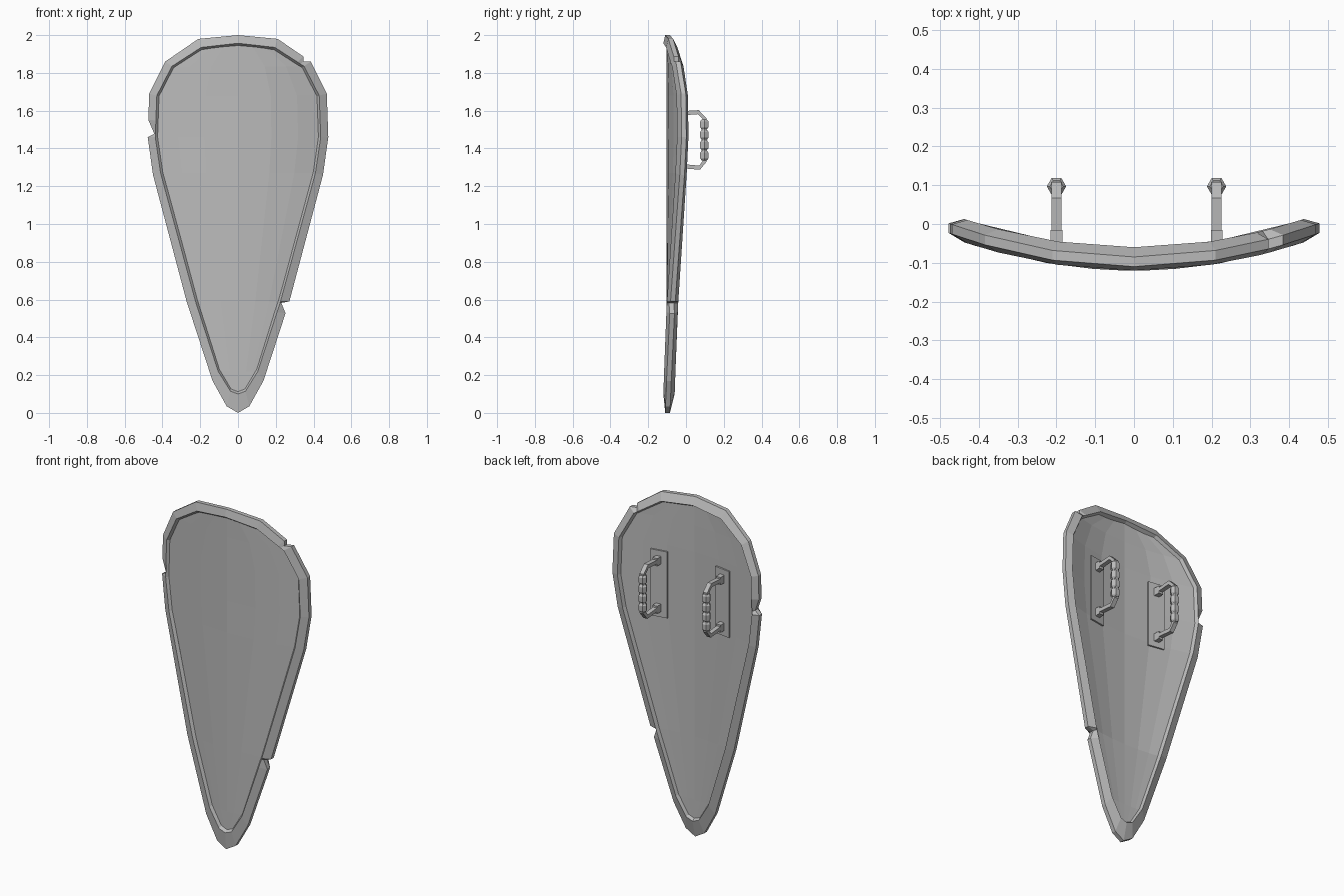
import bpy, bmesh, math
from mathutils import Vector, Matrix

cube = bpy.data.objects.get("Cube")
if cube:
    bpy.data.objects.remove(cube, do_unlink=True)

GREY = (0.5, 0.5, 0.5, 1)
metal = bpy.data.materials.new("plain_grey")
metal.diffuse_color = GREY
metal.use_nodes = True
metal.node_tree.nodes["Principled BSDF"].inputs["Base Color"].default_value = GREY


def finish(name, bm):
    bmesh.ops.remove_doubles(bm, verts=bm.verts, dist=0.0005)
    bmesh.ops.recalc_face_normals(bm, faces=bm.faces)
    mesh = bpy.data.meshes.new(name)
    bm.to_mesh(mesh)
    bm.free()
    mesh.materials.append(metal)
    obj = bpy.data.objects.new(name, mesh)
    bpy.context.collection.objects.link(obj)
    return obj


def loft(name, rings, loop=False, round_section=True):
    """Skin a list of equal point rings; loop joins the last to the first."""
    bm = bmesh.new()
    rows = [[bm.verts.new(p) for p in ring] for ring in rings]
    n = len(rows[0])
    pairs = list(zip(rows, rows[1:])) + ([(rows[-1], rows[0])] if loop else [])
    for a, b in pairs:
        for i in range(n if round_section else n - 1):
            j = (i + 1) % n
            bm.faces.new((a[i], a[j], b[j], b[i]))
    if round_section and not loop:
        bm.faces.new(rows[0])
        bm.faces.new(rows[-1])
    return finish(name, bm)


def box(name, size, matrix):
    bm = bmesh.new()
    bmesh.ops.create_cube(bm, size=1)
    bmesh.ops.scale(bm, vec=size, verts=bm.verts)
    bmesh.ops.transform(bm, matrix=matrix, verts=bm.verts)
    return finish(name, bm)


def bowed(x, z, offset):
    """Point on the curved shield surface, moved front or back by offset."""
    return Vector((x, -0.09 + 0.38 * x * x + offset, z))


# Half outlines from top to tip: outer edge and inner edge of the rim
outer = [(0, 2), (.21, 1.98), (.385, 1.86), (.47, 1.69), (.478, 1.46),
         (.45, 1.26), (.272, .59), (.135, .17), (.06, .035), (0, 0)]
inner = [(0, 1.957), (.195, 1.935), (.35, 1.835), (.43, 1.68), (.438, 1.46),
         (.41, 1.27), (.225, .59), (.105, .22), (.04, .115), (0, .1)]
outer = [Vector(p) for p in outer]
inner = [Vector(p) for p in inner]

# Battle notches: (side, segment) -> (position along segment, depth)
notches = {(-1, 3): [(.6, 0), (.92, .85)],
           (1, 1): [(.78, 0), (.88, .55)],
           (1, 6): [(.02, .85), (.15, 0)]}


def half_rim(side):
    pts = []
    for k in range(len(outer) - 1):
        for t, depth in [(0, 0)] + notches.get((side, k), []):
            o = outer[k].lerp(outer[k + 1], t)
            i = inner[k].lerp(inner[k + 1], t)
            pts.append((o.lerp(i, depth), i, o))
    return [[Vector((side * p.x, p.y)) for p in trio] for trio in pts]


# Rim: bevelled section swept round the outline
right_half = half_rim(1)
left_half = half_rim(-1)
tip = [outer[-1], inner[-1], outer[-1]]
outline = right_half + [tip] + left_half[:0:-1]
rings = []
for edge, crest, base in outline:
    wall = crest + (crest - base).normalized() * 0.013
    section = [(edge, -.02), (crest, -.03), (wall, -.012),
               (wall, .008), (crest, .03), (edge, .005)]
    rings.append([bowed(p.x, p.y, off) for p, off in section])
loft("shield_rim", rings, loop=True)

# Panel: curved sheet of tapering strips, thickened
columns = [-1, -.72, -.4, 0, .4, .72, 1]
sheet = [[bowed(p.x * u, p.y, 0) for u in columns] for p in inner]
panel = loft("shield_panel", sheet, round_section=False)
solid = panel.modifiers.new("thickness", "SOLIDIFY")
solid.thickness = 0.026
solid.offset = 0

# Carrying handles on the back, one each side
Z_MID = 1.445
for side, x in (("right", -.2), ("left", .213)):
    # Mounting plate, tilted to lie on the curved panel
    spot = bowed(x, Z_MID, 0.016)
    tilt = Matrix.Rotation(math.atan(0.76 * x), 4, "Z")
    box(side + "_handle_plate", (.1, .016, .39), Matrix.Translation(spot) @ tilt)

    # Foot blocks
    for end, dz in (("upper", .14), ("lower", -.14)):
        box(f"{side}_{end}_foot", (.03, .05, .045),
            Matrix.Translation((x, -.04, Z_MID + dz)))

    # Bent bar
    path = [Vector(p) for p in [(-.04, .14), (.065, .147), (.097, .115),
                                (.097, -.115), (.072, -.147), (-.04, -.137)]]
    bar = []
    for k, p in enumerate(path):
        a = path[max(k - 1, 0)]
        b = path[min(k + 1, len(path) - 1)]
        d = (b - a).normalized()
        n = Vector((-d.y, d.x)) * 0.011
        bar.append([(x + w, p.x + s * n.x, Z_MID + p.y + s * n.y)
                    for w, s in ((-.013, -1), (.013, -1), (.013, 1), (-.013, 1))])
    loft(side + "_handle_bar", bar)

    # Ribbed hexagonal grip
    grip = []
    for lump in range(4):
        start = Z_MID - .11 + lump * .055
        for dz, r in ((.002, .017), (.012, .025), (.043, .025), (.053, .017)):
            grip.append([(x + r * math.cos(a * math.pi / 3),
                          .097 + r * math.sin(a * math.pi / 3), start + dz)
                         for a in range(6)])
    loft(side + "_handle_grip", grip)
